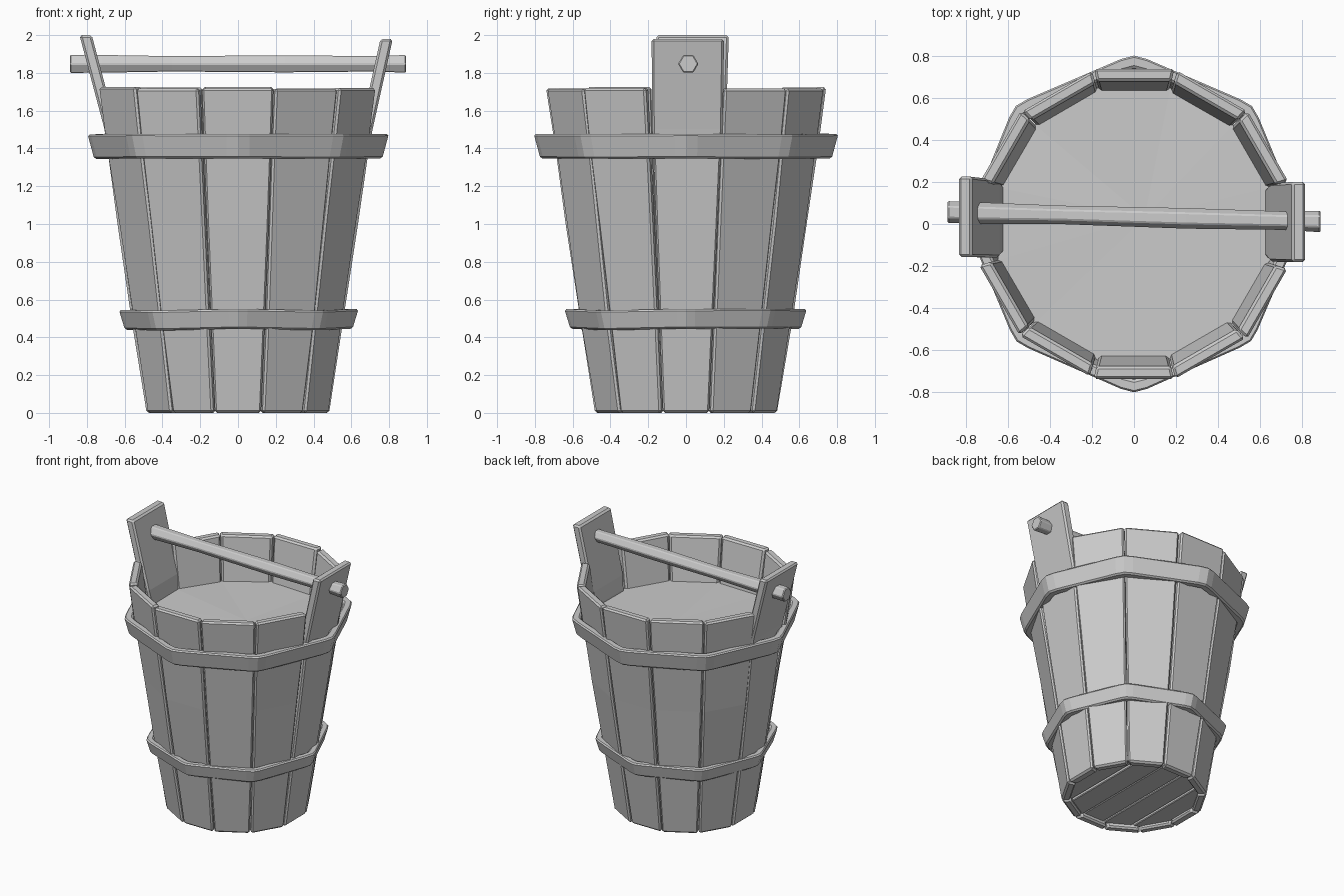
import bpy, bmesh, math, random
from mathutils import Vector

if "Cube" in bpy.data.objects:
    bpy.data.objects.remove(bpy.data.objects["Cube"])

random.seed(4)
T15 = math.tan(math.radians(15))


def jit(a):
    return random.uniform(-a, a)


def loft(name, rings, closed=False, bevel=0.0):
    """Skin a list of equal-length point rings; cap the ends or join them."""
    bm = bmesh.new()
    vs = [[bm.verts.new(p) for p in r] for r in rings]
    n, m = len(rings), len(rings[0])
    for i in range(n if closed else n - 1):
        a, b = vs[i], vs[(i + 1) % n]
        for j in range(m):
            k = (j + 1) % m
            bm.faces.new((a[j], a[k], b[k], b[j]))
    if not closed:
        bm.faces.new(vs[0][::-1])
        bm.faces.new(vs[-1])
    bmesh.ops.recalc_face_normals(bm, faces=bm.faces)
    me = bpy.data.meshes.new(name)
    bm.to_mesh(me)
    bm.free()
    ob = bpy.data.objects.new(name, me)
    bpy.context.collection.objects.link(ob)
    if bevel:
        md = ob.modifiers.new("worn_edges", 'BEVEL')
        md.width = bevel
        md.segments = 1
        md.limit_method = 'ANGLE'
        md.angle_limit = math.radians(40)
    return ob


def stave(name, angle, profile, shift=0.0, thick=0.06, ear=False):
    """Tapered board; profile lists (z, outer distance from the axis)."""
    c, s = math.cos(angle), math.sin(angle)
    rings = []
    for z, r in profile:
        r += jit(0.005)
        ri = r - thick
        # ears stay straight-sided above the rim
        w = min(r, 0.73) * T15 - 0.004
        wi = w if ear and z > 1.45 else ri * T15 - 0.004
        pts = [(r, -w), (r, w), (ri, wi), (ri, -wi)]
        dz = jit(0.006) if 0 < z < 1.9 else 0
        off = shift * max(0, z - 0.2) / 1.8
        rings.append([(c * x - s * (y + off), s * x + c * (y + off), z + dz)
                      for x, y in pts])
    return loft(name, rings, bevel=0.012)


# Twelve staves; the two on the x axis rise into handle ears
base = [(0, 0.485), (0.5, 0.562), (1.0, 0.638), (1.4, 0.695)]
for i in range(12):
    a = math.radians(30 * i)
    if i == 0:
        stave("right_ear_stave", a, base + [(1.5, 0.71), (1.98, 0.822)], 0.01, 0.065, True)
    elif i == 6:
        stave("left_ear_stave", a, base + [(1.5, 0.71), (2.0, 0.838)], -0.035, 0.065, True)
    else:
        stave(f"stave_{i:02d}", a, base + [(1.72, 0.738)], jit(0.015))


def hoop(name, z0, z1, r0, r1, thick):
    """Eight-cornered band with slightly rounded corners."""
    rings = []
    for k in range(8):
        dz, dr = jit(0.006), jit(0.008)
        for d in (-4.5, 0, 4.5):
            a = math.radians(45 * k + d)
            f = 1.0 if d == 0 else 0.983
            u = Vector((math.cos(a), math.sin(a), 0))
            rings.append([u * ((r + dr) * f) + Vector((0, 0, z + dz)) for r, z in
                          ((r0, z0), (r1, z1), (r1 - thick, z1), (r0 - thick, z0))])
    return loft(name, rings, closed=True, bevel=0.01)


# Hoops
hoop("upper_hoop", 1.35, 1.48, 0.765, 0.80, 0.06)
hoop("lower_hoop", 0.44, 0.545, 0.605, 0.637, 0.055)

# Six-sided carry rod through both ears, slimmer in the middle
rod = []
for x, r in ((-0.89, 0.055), (-0.72, 0.054), (-0.35, 0.047), (0.25, 0.052),
             (0.72, 0.047), (0.89, 0.054)):
    yc = 0.033 - 0.025 * x + jit(0.003)
    rod.append([(x, yc + r * math.cos(math.radians(60 * k)),
                 1.848 + r * math.sin(math.radians(60 * k))) for k in range(6)])
loft("carry_rod", rod, bevel=0.006)

# Bottom boards running front to back
R, N = 0.455, 5
for i in range(N):
    x0 = -R + 2 * R * i / N + 0.005
    x1 = -R + 2 * R * (i + 1) / N - 0.005
    xs = [x0, (x0 + x1) / 2, x1]
    pts = [(x, -math.sqrt(R * R - x * x)) for x in xs]
    pts += [(x, math.sqrt(R * R - x * x)) for x in xs[::-1]]
    z = 0.03 + jit(0.004)
    loft(f"bottom_board_{i}", [[(x, y, z) for x, y in pts],
                               [(x, y, z + 0.05) for x, y in pts]], bevel=0.005)

# Water surface as a faceted disc
bm = bmesh.new()
mid = bm.verts.new((0.05, 0.03, 1.395))
rim = []
for k in range(12):
    a = math.radians(15 + 30 * k)
    rim.append(bm.verts.new((0.672 * math.cos(a), 0.672 * math.sin(a), 1.39 + jit(0.006))))
for k in range(12):
    bm.faces.new((mid, rim[k], rim[(k + 1) % 12]))
me = bpy.data.meshes.new("water_surface")
bm.to_mesh(me)
bm.free()
bpy.context.collection.objects.link(bpy.data.objects.new("water_surface", me))
